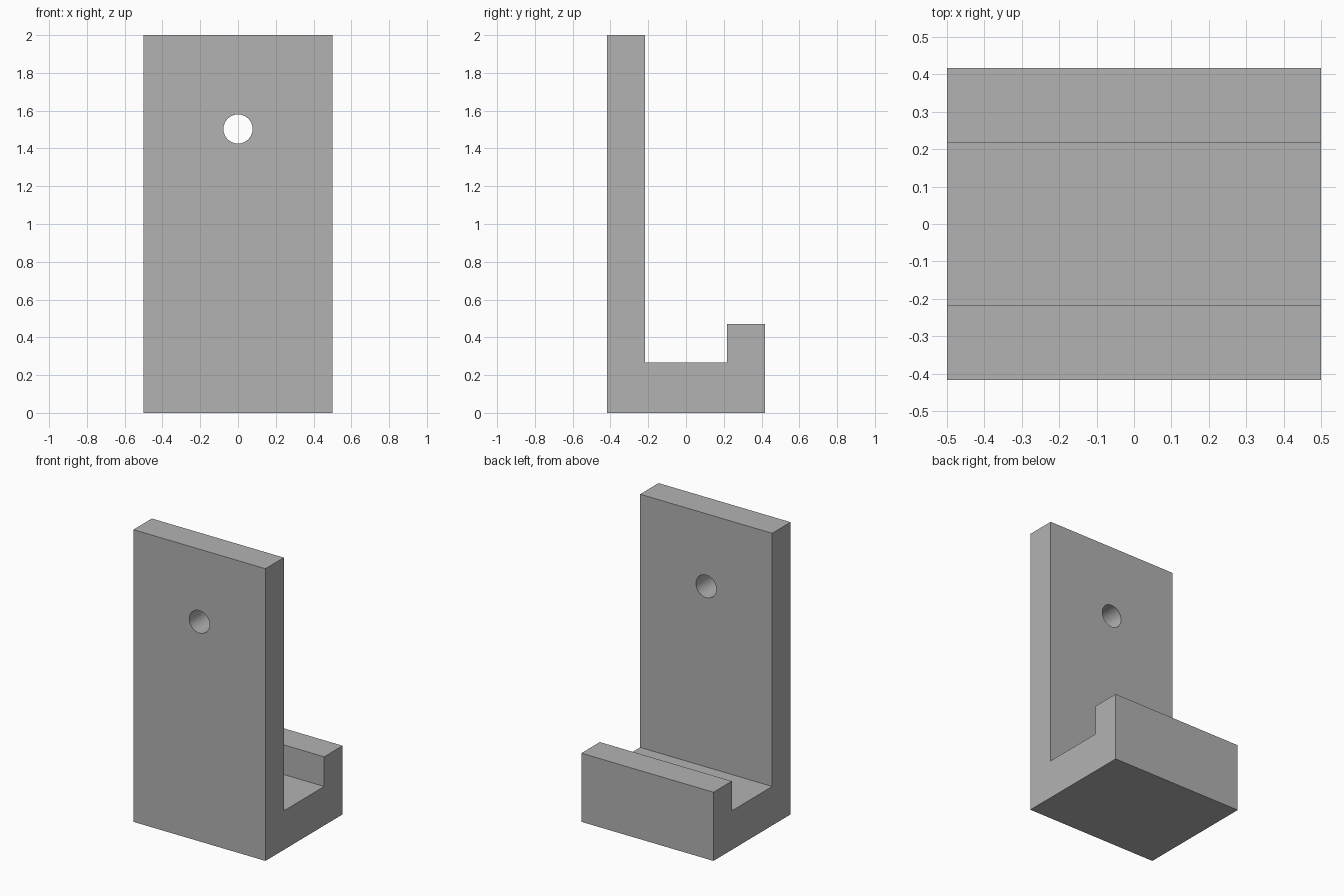
import bpy
import bmesh
import math

default = bpy.data.objects.get("Cube")
if default:
    bpy.data.objects.remove(default, do_unlink=True)

# Material
grey = bpy.data.materials.new("plain_grey")
grey.use_nodes = True
COLOUR = (0.448, 0.448, 0.448, 1.0)
grey.diffuse_color = COLOUR
grey.node_tree.nodes["Principled BSDF"].inputs["Base Color"].default_value = COLOUR

# Dimensions
WIDTH, HEIGHT = 1.0, 2.0
FRONT, BACK = -0.417, 0.417
WALL_Y, LIP_Y = -0.218, 0.218
BASE_Z, LIP_Z = 0.267, 0.47
HOLE_Z, HOLE_RADIUS = 1.503, 0.077

# Hook bracket: J-shaped side profile extruded across the width
profile = [(FRONT, 0), (BACK, 0), (BACK, LIP_Z), (LIP_Y, LIP_Z),
           (LIP_Y, BASE_Z), (WALL_Y, BASE_Z), (WALL_Y, HEIGHT), (FRONT, HEIGHT)]
bm = bmesh.new()
side = bm.faces.new([bm.verts.new((-WIDTH / 2, y, z)) for y, z in profile])
result = bmesh.ops.extrude_face_region(bm, geom=[side])
new_verts = [v for v in result["geom"] if isinstance(v, bmesh.types.BMVert)]
bmesh.ops.translate(bm, verts=new_verts, vec=(WIDTH, 0, 0))
bmesh.ops.recalc_face_normals(bm, faces=bm.faces)
mesh = bpy.data.meshes.new("hook_bracket")
bm.to_mesh(mesh)
bm.free()
mesh.materials.append(grey)
bracket = bpy.data.objects.new("hook_bracket", mesh)
bpy.context.collection.objects.link(bracket)

# Screw hole through the tall back plate
bpy.ops.mesh.primitive_cylinder_add(
    vertices=64, radius=HOLE_RADIUS, depth=0.3,
    location=(0, (FRONT + WALL_Y) / 2, HOLE_Z), rotation=(math.pi / 2, 0, 0))
cutter = bpy.context.object
cutter.name = "hole_cutter"
cutter.hide_render = True
cutter.data.materials.append(grey)

bpy.ops.object.select_all(action="DESELECT")
bracket.select_set(True)
bpy.context.view_layer.objects.active = bracket
cut = bracket.modifiers.new("screw_hole", "BOOLEAN")
cut.operation = "DIFFERENCE"
cut.solver = "EXACT"
cut.object = cutter
bpy.ops.object.modifier_apply(modifier=cut.name)
bpy.data.objects.remove(cutter, do_unlink=True)

# Smooth hole wall, crisp box edges
bpy.ops.object.shade_smooth_by_angle(angle=math.radians(30))
